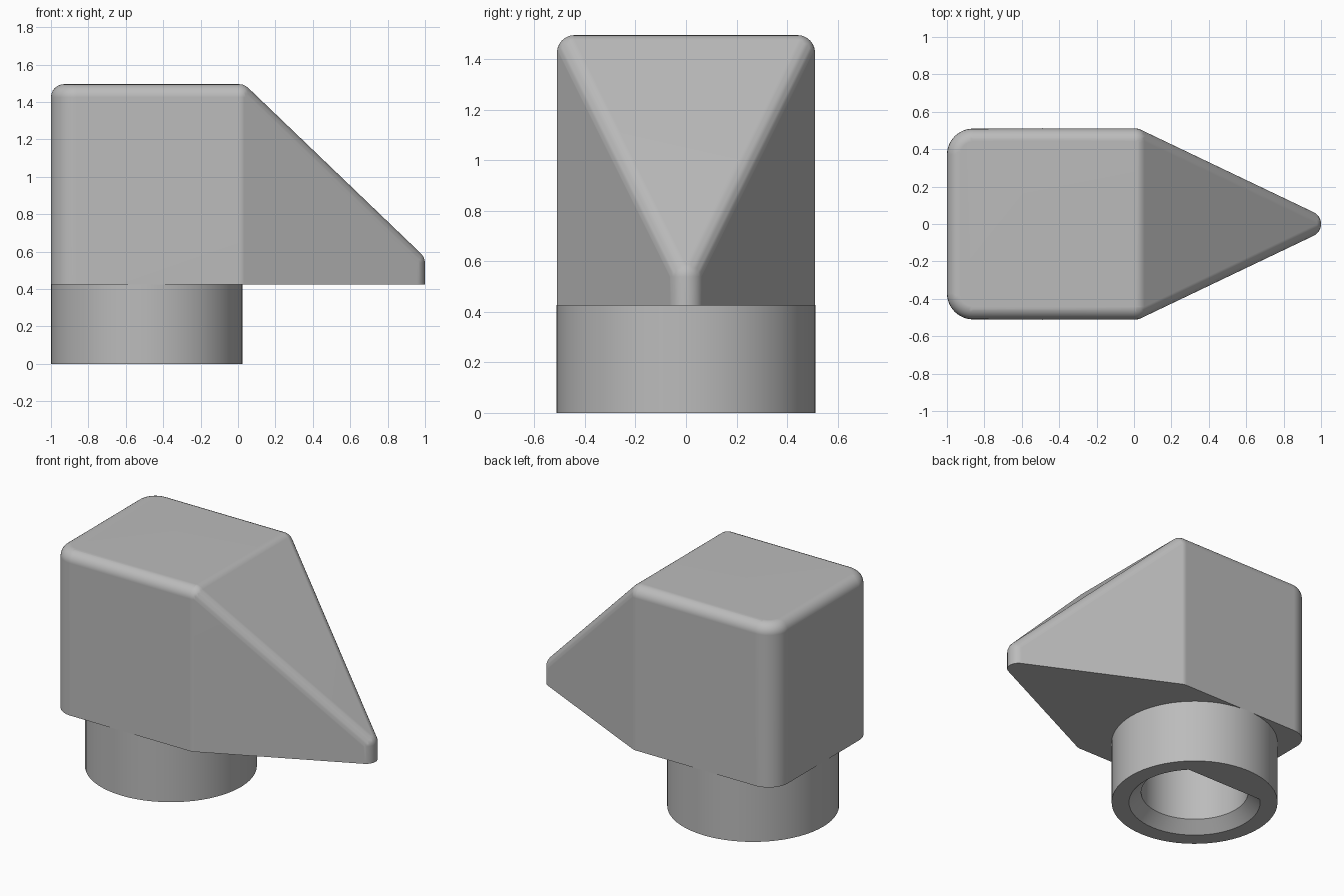
import bpy, bmesh
from math import cos, sin, pi

cube = bpy.data.objects.get("Cube")
if cube:
    bpy.data.objects.remove(cube, do_unlink=True)

grey = bpy.data.materials.new("light grey")
grey.use_nodes = True
grey.diffuse_color = (0.5, 0.5, 0.5, 1)
grey.node_tree.nodes["Principled BSDF"].inputs["Base Color"].default_value = (0.5, 0.5, 0.5, 1)

BASE = 0.425      # underside of the head
EDGE = 0.07       # rounding of the upper edges
COLLAR_X = -0.488


def finish(name, bm, angle=0.6):
    """Turn a bmesh into a smooth shaded object with sharp edges kept."""
    mesh = bpy.data.meshes.new(name)
    bm.to_mesh(mesh)
    bm.free()
    mesh.materials.append(grey)
    obj = bpy.data.objects.new(name, mesh)
    bpy.context.collection.objects.link(obj)
    bpy.ops.object.select_all(action='DESELECT')
    obj.select_set(True)
    bpy.context.view_layer.objects.active = obj
    bpy.ops.object.shade_smooth_by_angle(angle=angle)
    return obj


# Head: hull around rounded posts (x, y, post radius, centre height of the rounding)
posts = []
for side in (-1, 1):
    posts.append((-0.86, side * 0.37, 0.14, 1.425))
    posts.append((0.006, side * 0.441, EDGE, 1.425))
posts.append((0.93, 0, EDGE, 0.539))

bm = bmesh.new()
for x, y, radius, top in posts:
    rings = [(radius, BASE)]
    for i in range(7):
        a = i * pi / 12
        rings.append((radius - EDGE + EDGE * cos(a), top + EDGE * sin(a)))
    for r, z in rings:
        for k in range(48):
            t = k * pi / 24
            bm.verts.new((x + r * cos(t), y + r * sin(t), z))
bmesh.ops.remove_doubles(bm, verts=bm.verts, dist=0.0005)
hull = bmesh.ops.convex_hull(bm, input=bm.verts)
unused = {v for v in hull["geom_interior"] + hull["geom_unused"]
          if isinstance(v, bmesh.types.BMVert)}
bmesh.ops.delete(bm, geom=list(unused), context='VERTS')
bmesh.ops.dissolve_limit(bm, angle_limit=0.01, verts=bm.verts, edges=bm.edges)
bmesh.ops.recalc_face_normals(bm, faces=bm.faces)
head = finish("wedge_head", bm)
weighted = head.modifiers.new("flat panels", 'WEIGHTED_NORMAL')
weighted.keep_sharp = True

# Collar: turned profile with a chamfered blind bore
profile = [(0.512, BASE + 0.002), (0.512, 0), (0.405, 0), (0.33, 0.07), (0.33, 0.45), (0, 0.45)]
bm = bmesh.new()
points = [bm.verts.new((COLLAR_X + r, 0, z)) for r, z in profile]
edges = [bm.edges.new(pair) for pair in zip(points, points[1:])]
bmesh.ops.spin(bm, geom=points + edges, cent=(COLLAR_X, 0, 0), axis=(0, 0, 1),
               angle=2 * pi, steps=64, use_duplicate=False)
bmesh.ops.remove_doubles(bm, verts=bm.verts, dist=0.0005)
bmesh.ops.recalc_face_normals(bm, faces=bm.faces)
# Open shell: make the outer wall face away from the axis
wall = max(bm.faces, key=lambda f: (f.calc_center_median().x - COLLAR_X) ** 2 + f.calc_center_median().y ** 2)
centre = wall.calc_center_median()
if wall.normal.x * (centre.x - COLLAR_X) + wall.normal.y * centre.y < 0:
    bmesh.ops.reverse_faces(bm, faces=bm.faces)
finish("collar", bm)

# Flat segment closing a quarter of the bore mouth
bm = bmesh.new()
arc = [bm.verts.new((COLLAR_X + 0.405 * cos(pi / 4 + i * pi / 32),
                     0.405 * sin(pi / 4 + i * pi / 32), 0)) for i in range(17)]
face = bm.faces.new(arc)
thick = bmesh.ops.extrude_face_region(bm, geom=[face])
bmesh.ops.translate(bm, vec=(0, 0, 0.005),
                    verts=[v for v in thick["geom"] if isinstance(v, bmesh.types.BMVert)])
bmesh.ops.recalc_face_normals(bm, faces=bm.faces)
finish("bore_lip", bm)
